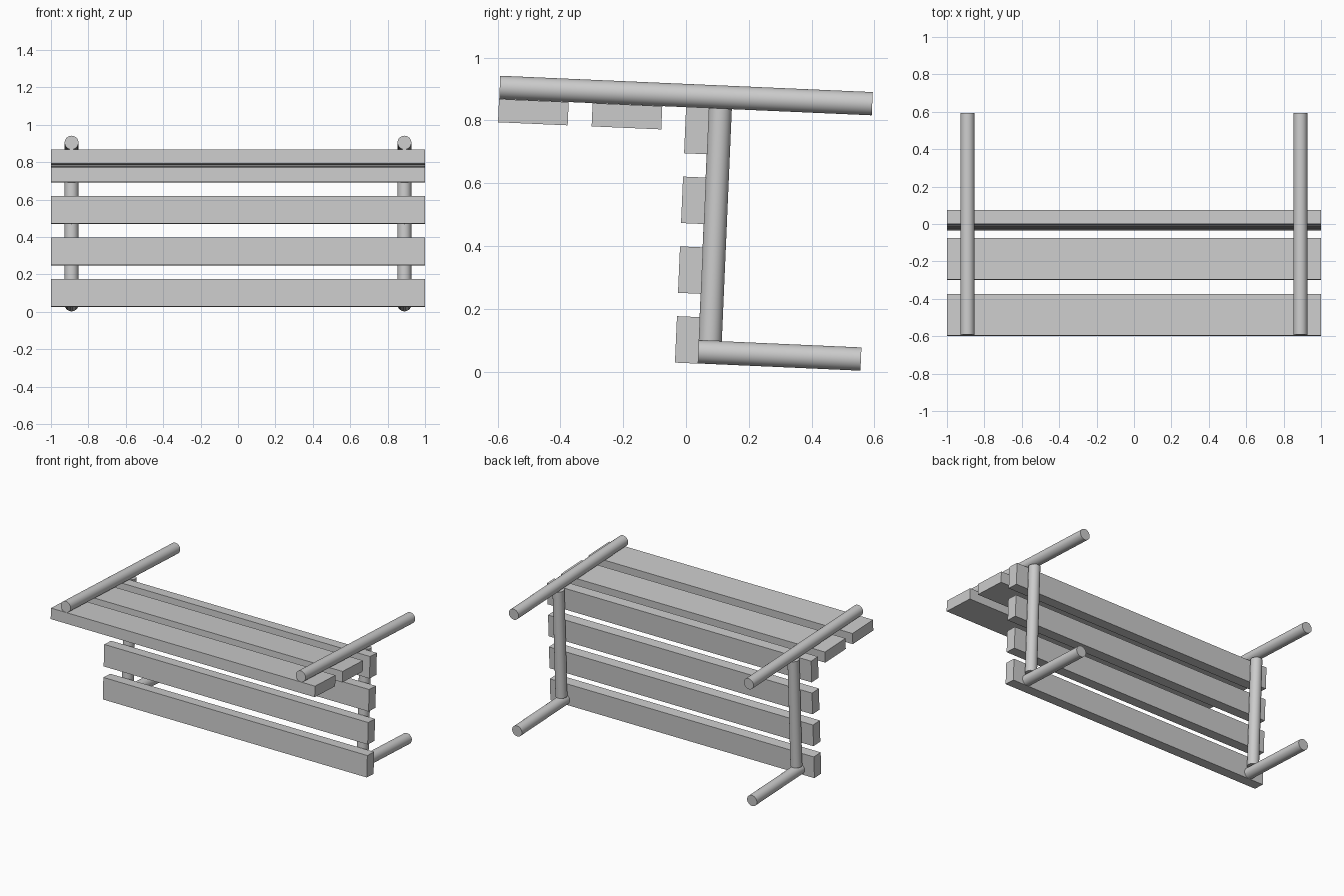
import bpy, math
from mathutils import Vector

cube = bpy.data.objects.get("Cube")
if cube:
    bpy.data.objects.remove(cube, do_unlink=True)

TILT = math.radians(-2.5)   # whole bench leans about the x axis
RADIUS = 0.037
RAIL_X = 0.89

grey = bpy.data.materials.new("plain grey")
grey.use_nodes = True
colour = (0.6, 0.6, 0.6, 1)
grey.diffuse_color = colour
grey.node_tree.nodes["Principled BSDF"].inputs["Base Color"].default_value = colour


def slat(name, y, z, depth, height):
    bpy.ops.mesh.primitive_cube_add(size=1, location=(0, y, z), rotation=(TILT, 0, 0))
    ob = bpy.context.object
    ob.name = name
    ob.scale = (2, depth, height)
    ob.data.materials.append(grey)


def tube(name, x, start, end):
    a, b = Vector((x, *start)), Vector((x, *end))
    bpy.ops.mesh.primitive_cylinder_add(vertices=32, radius=RADIUS,
                                        depth=(b - a).length, location=(a + b) / 2)
    ob = bpy.context.object
    ob.name = name
    ob.rotation_euler = (b - a).to_track_quat('Z', 'Y').to_euler()
    ob.data.materials.append(grey)
    bpy.ops.object.shade_smooth_by_angle(angle=math.radians(30))


# Tube frame on both sides
for side, x in (("left", RAIL_X), ("right", -RAIL_X)):
    tube(side + "_top_rail", x, (-0.593, 0.905), (0.593, 0.853))
    tube(side + "_post", x, (0.077, 0.098), (0.109, 0.838))
    tube(side + "_foot_rail", x, (0.04, 0.063), (0.557, 0.04))

# Upright slats in front of the posts
for i in range(4):
    slat(f"upright_slat_{i + 1}", 0.005 + 0.0097 * i, 0.101 + 0.2222 * i, 0.074, 0.148)

# Flat slats under the top rails
for i in range(2):
    slat(f"flat_slat_{i + 1}", -0.486 + 0.298 * i, 0.826 - 0.013 * i, 0.222, 0.074)
